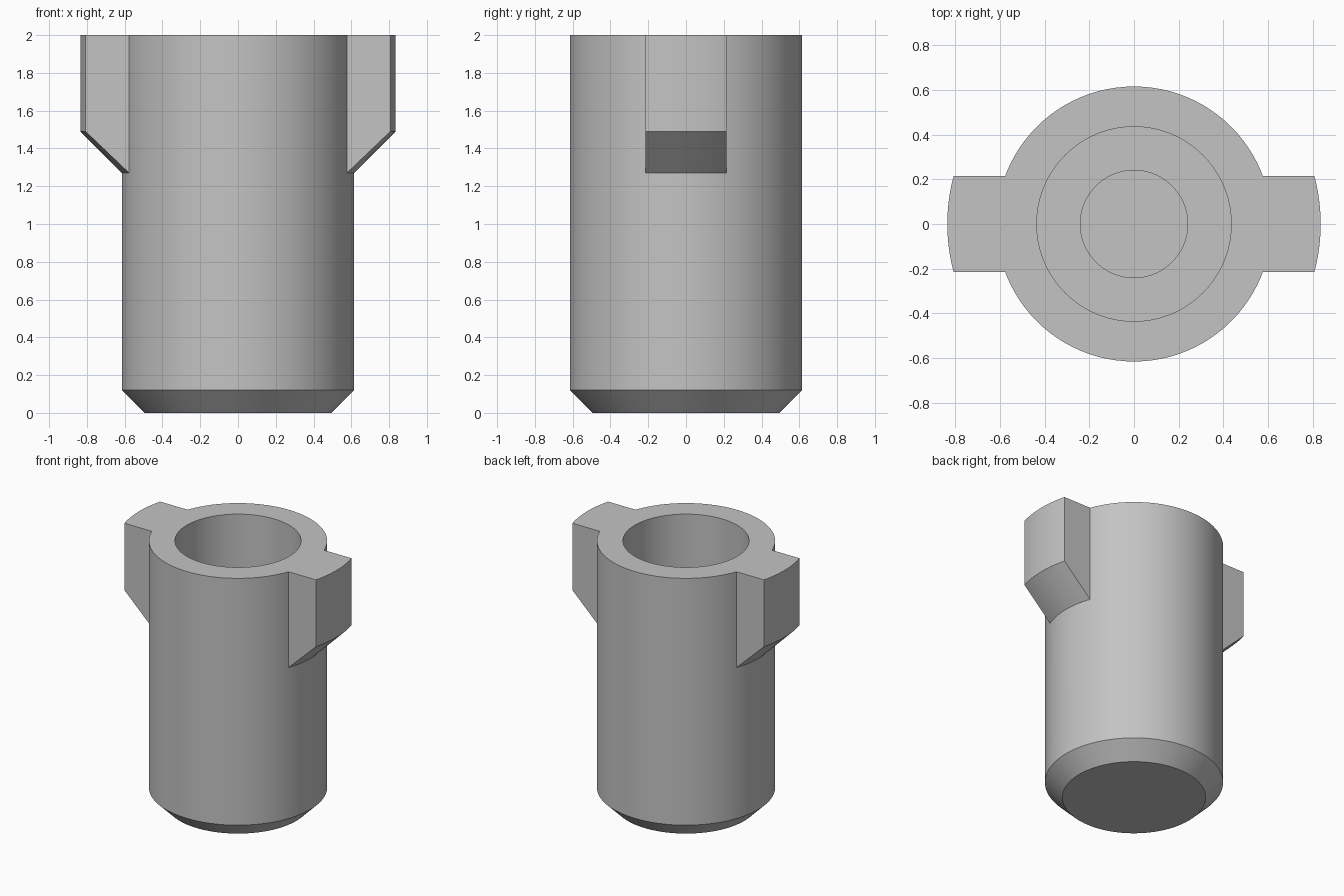
import bpy, bmesh, math

if "Cube" in bpy.data.objects:
    bpy.data.objects.remove(bpy.data.objects["Cube"])

SEGMENTS = 96
R_BODY, R_LUG, HALF_W = 0.615, 0.835, 0.215

grey = bpy.data.materials.new("plain grey")
grey.diffuse_color = (0.55, 0.55, 0.55, 1)
grey.use_nodes = True
grey.node_tree.nodes["Principled BSDF"].inputs["Base Color"].default_value = grey.diffuse_color


def finish(bm, name):
    bmesh.ops.remove_doubles(bm, verts=bm.verts, dist=1e-5)
    bmesh.ops.recalc_face_normals(bm, faces=bm.faces)
    mesh = bpy.data.meshes.new(name)
    bm.to_mesh(mesh)
    bm.free()
    mesh.materials.append(grey)
    obj = bpy.data.objects.new(name, mesh)
    bpy.context.collection.objects.link(obj)
    return obj


def lathe(name, profile):
    bm = bmesh.new()
    verts = [bm.verts.new((r, 0, z)) for r, z in profile]
    edges = [bm.edges.new(pair) for pair in zip(verts, verts[1:])]
    bmesh.ops.spin(bm, geom=verts + edges, cent=(0, 0, 0), axis=(0, 0, 1),
                   angle=2 * math.pi, steps=SEGMENTS)
    return finish(bm, name)


def lug(name, side):
    # radial section swept across the width, so outer face and chamfer stay round
    section = [(0.56, 2), (R_LUG, 2), (R_LUG, 1.49), (R_BODY, 1.27), (0.56, 1.27)]
    bm = bmesh.new()
    rows = []
    for i in range(13):
        y = HALF_W * (i / 6 - 1)
        rows.append([bm.verts.new((side * math.sqrt(r * r - y * y), y, z))
                     for r, z in section])
    for a, b in zip(rows, rows[1:]):
        for j in range(len(section)):
            k = (j + 1) % len(section)
            bm.faces.new((a[j], a[k], b[k], b[j]))
    bm.faces.new(rows[0])
    bm.faces.new(rows[-1])
    return finish(bm, name)


# Barrel with chamfered foot and stepped blind bore
barrel = lathe("barrel", [(0, 0), (0.495, 0), (R_BODY, 0.12), (R_BODY, 2),
                          (0.435, 2), (0.435, 0.5), (0.24, 0.5),
                          (0.24, 0.2), (0, 0.2)])

# Two side lugs fused to the barrel
bpy.context.view_layer.objects.active = barrel
for name, side in (("left_lug", -1), ("right_lug", 1)):
    part = lug(name, side)
    mod = barrel.modifiers.new(name, 'BOOLEAN')
    mod.operation = 'UNION'
    mod.solver = 'EXACT'
    mod.object = part
    bpy.ops.object.modifier_apply(modifier=mod.name)
    bpy.data.objects.remove(part)

barrel.select_set(True)
bpy.ops.object.shade_smooth_by_angle(angle=math.radians(25))
